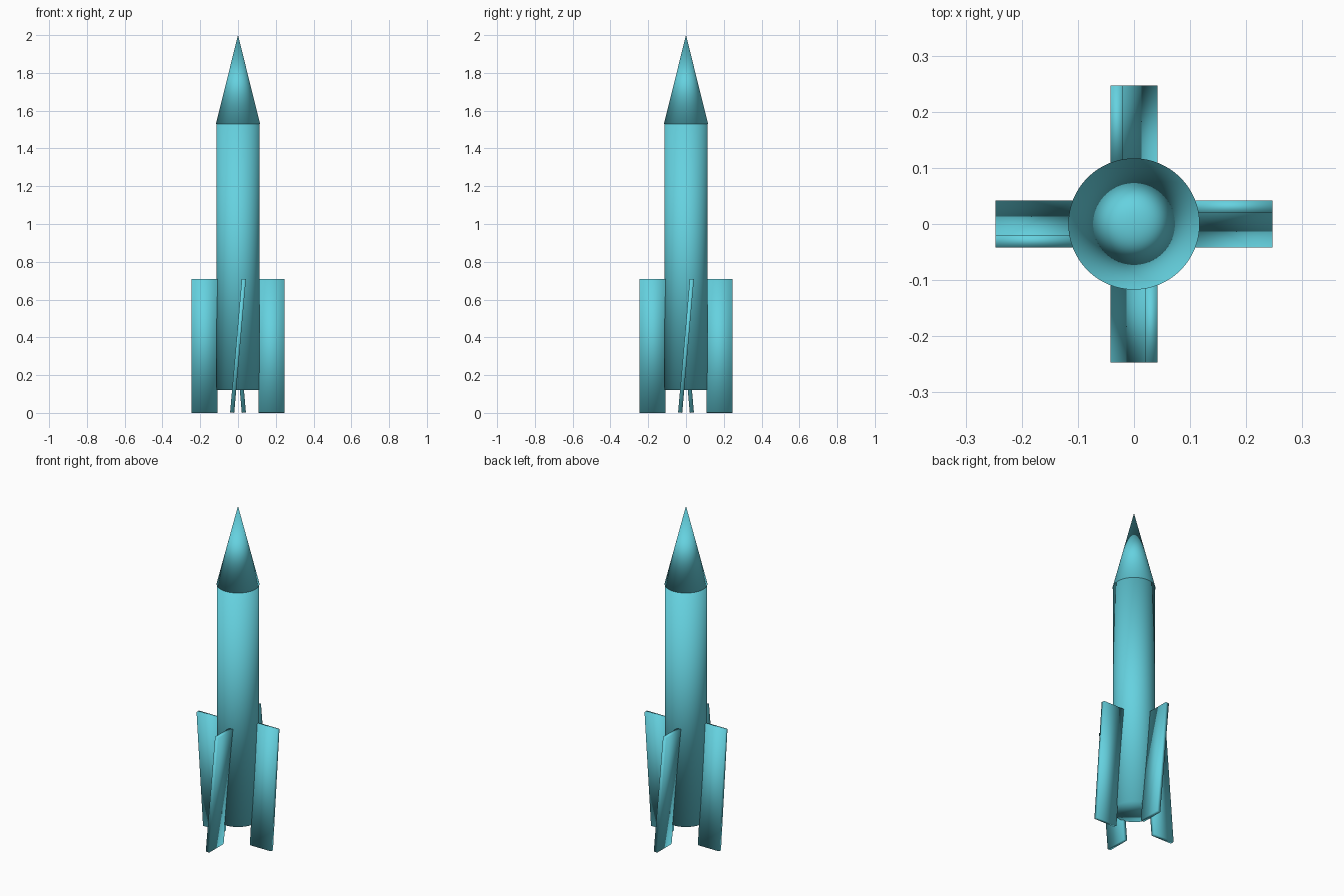
import bpy, bmesh, math
from mathutils import Matrix

if "Cube" in bpy.data.objects:
    bpy.data.objects.remove(bpy.data.objects["Cube"])

RADIUS = 0.116
SIDES = 64

paint = bpy.data.materials.new("light_blue")
paint.diffuse_color = (0.13, 0.64, 0.74, 1)
paint.use_nodes = True
paint.node_tree.nodes["Principled BSDF"].inputs["Base Color"].default_value = paint.diffuse_color


def finish(name, bm):
    """Turn a bmesh into a fully smooth-shaded, painted object."""
    for face in bm.faces:
        face.smooth = True
    mesh = bpy.data.meshes.new(name)
    bm.to_mesh(mesh)
    bm.free()
    mesh.materials.append(paint)
    obj = bpy.data.objects.new(name, mesh)
    bpy.context.collection.objects.link(obj)
    return obj


def tapered(name, r_bottom, r_top, z0, z1):
    bm = bmesh.new()
    bmesh.ops.create_cone(bm, cap_ends=True, segments=SIDES,
                          radius1=r_bottom, radius2=r_top, depth=z1 - z0,
                          matrix=Matrix.Translation((0, 0, (z0 + z1) / 2)))
    return finish(name, bm)


# Body tube and pointed nose
tapered("body", RADIUS - 0.001, RADIUS - 0.001, 0.12, 1.535)
tapered("nose_cone", RADIUS + 0.001, 0, 1.53, 2.0)

# Four fins, each canted five degrees around its radial axis
INNER, OUTER = 0.108, 0.247
for i, side in enumerate(("front", "right", "back", "left")):
    bm = bmesh.new()
    place = (Matrix.Rotation(i * math.pi / 2, 4, 'Z')
             @ Matrix.Translation((0, -(INNER + OUTER) / 2, 0.355))
             @ Matrix.Rotation(math.radians(5), 4, 'Y')
             @ Matrix.Diagonal((0.022, OUTER - INNER, 0.71, 1)))
    bmesh.ops.create_cube(bm, size=1, matrix=place)
    finish(side + "_fin", bm)
